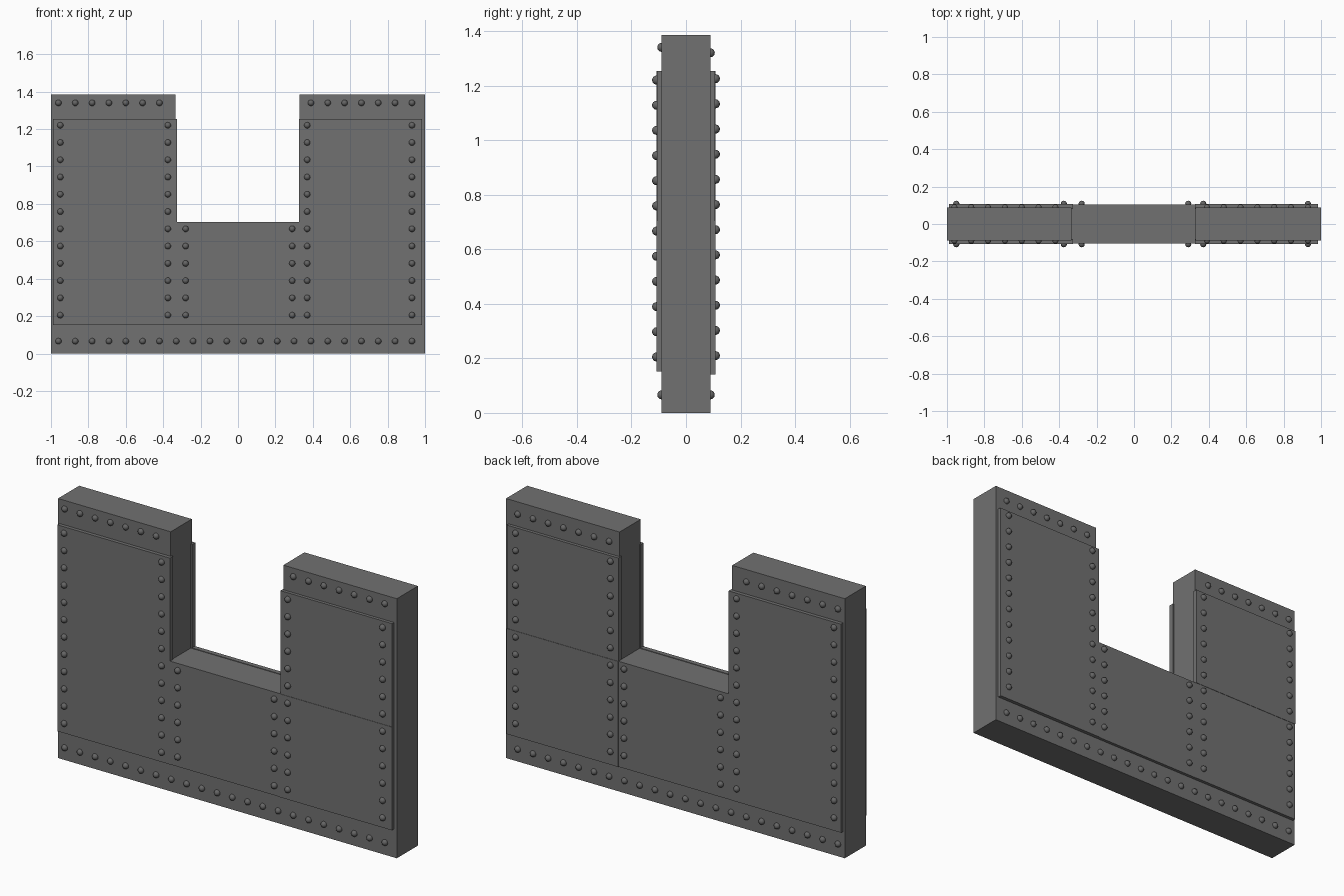
import bpy, bmesh
from mathutils import Matrix, Vector

if "Cube" in bpy.data.objects:
    bpy.data.objects.remove(bpy.data.objects["Cube"])


def material(name, v):
    m = bpy.data.materials.new(name)
    m.diffuse_color = (v, v, v, 1)
    m.use_nodes = True
    m.node_tree.nodes["Principled BSDF"].inputs["Base Color"].default_value = m.diffuse_color
    return m


STEEL = material("grey steel", 0.165)
RIVET = material("dark rivet steel", 0.13)


def finish(name, bm, mat):
    bmesh.ops.recalc_face_normals(bm, faces=bm.faces)
    me = bpy.data.meshes.new(name)
    bm.to_mesh(me)
    bm.free()
    me.materials.append(mat)
    ob = bpy.data.objects.new(name, me)
    bpy.context.collection.objects.link(ob)
    return ob


def box(name, x0, x1, y0, y1, z0, z1):
    bm = bmesh.new()
    c = Vector(((x0 + x1) / 2, (y0 + y1) / 2, (z0 + z1) / 2))
    s = Matrix.Diagonal((x1 - x0, abs(y1 - y0), z1 - z0, 1))
    bmesh.ops.create_cube(bm, size=1, matrix=Matrix.Translation(c) @ s)
    return finish(name, bm, STEEL)


# U-shaped wall core, extruded from its outline
outline = [(-1, 0), (1, 0), (1, 1.385), (.33, 1.385), (.33, .70),
           (-.335, .70), (-.335, 1.385), (-1, 1.385)]
bm = bmesh.new()
face = bm.faces.new([bm.verts.new((x, -.089, z)) for x, z in outline])
ext = bmesh.ops.extrude_face_region(bm, geom=[face])
bmesh.ops.translate(bm, vec=(0, .178, 0),
                    verts=[v for v in ext["geom"] if isinstance(v, bmesh.types.BMVert)])
finish("wall_core", bm, STEEL)

# Armour plates on both faces: x0, x1, upper?, depth of the outer face
plates = {
    "left_lower": (-.99, -.327, False, .106),
    "left_upper": (-.99, -.327, True, .108),
    "middle": (-.327, .325, False, .105),
    "right_lower": (.325, .984, False, .108),
    "right_upper": (.325, .984, True, .106),
}
for side, s in (("front", -1), ("back", 1)):
    for name, (x0, x1, upper, d) in plates.items():
        low = .152 if s < 0 else .14
        z0, z1 = (.703, 1.254) if upper else (low, .703)
        y0, y1 = sorted((s * .08, s * d))
        box(f"{side}_{name}_plate", x0, x1, y0, y1, z0, z1)

# Rivets: rows along the core edges, columns along the plate sides
for side, s in (("front", -1), ("back", 1)):
    dz = 0 if s < 0 else .005
    top = 1.34 if s < 0 else 1.32
    spots = [(-.96 + .09 * i, .089, .066) for i in range(22)]
    spots += [(x + .09 * i, .089, top) for x in (-.96, .39) for i in range(7)]
    for x, n in ((-.95, 12), (-.375, 12), (-.28, 6), (.29, 6), (.37, 12), (.93, 12)):
        spots += [(x, .108, .205 + dz + .0923 * i) for i in range(n)]
    bm = bmesh.new()
    for x, y, z in spots:
        bmesh.ops.create_uvsphere(bm, u_segments=12, v_segments=8, radius=.0165,
                                  matrix=Matrix.Translation((x, s * y, z)))
    for f in bm.faces:
        f.smooth = True
    finish(f"{side}_rivets", bm, RIVET)
